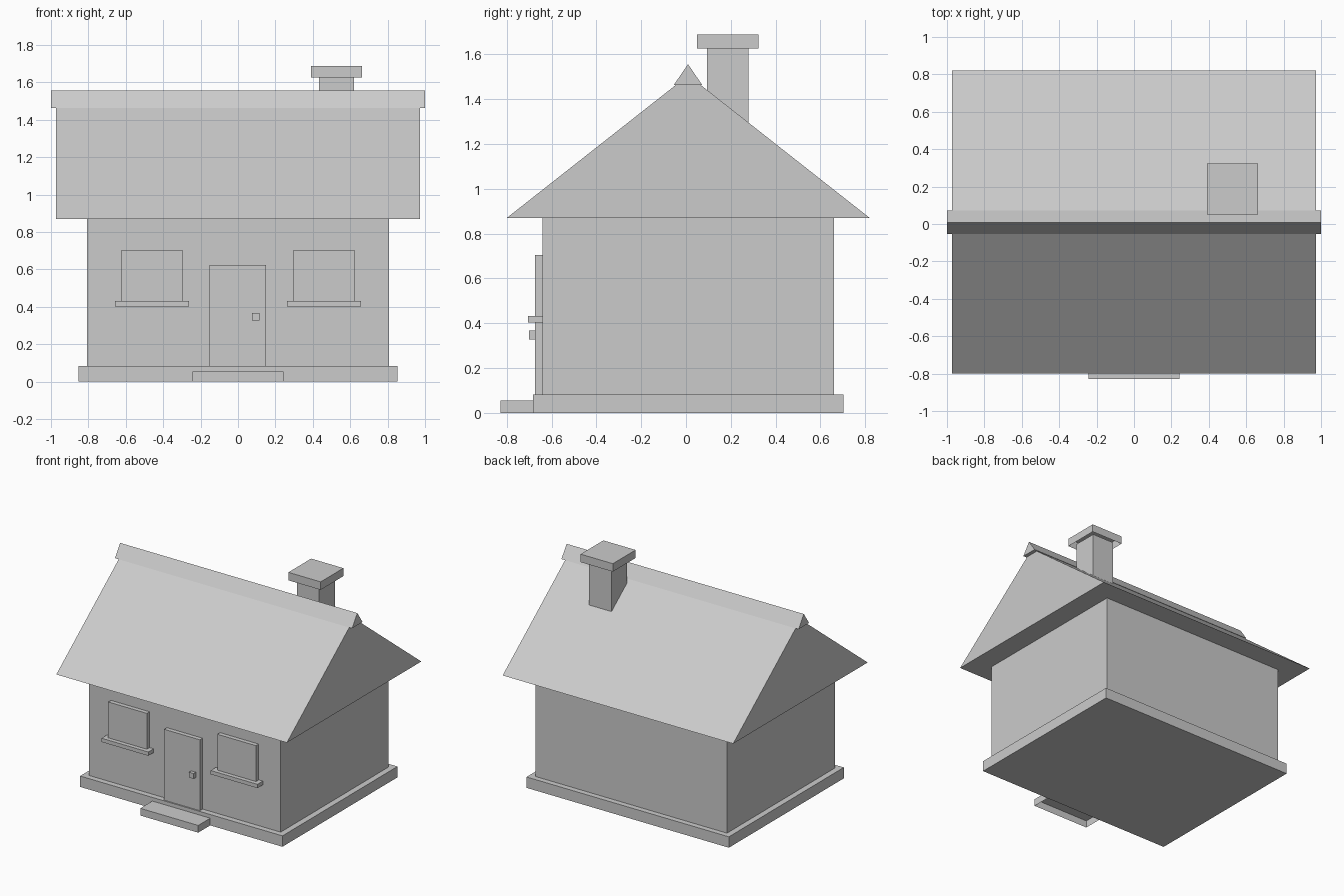
import bpy

if "Cube" in bpy.data.objects:
    bpy.data.objects.remove(bpy.data.objects["Cube"])


def make_mesh(name, verts, faces):
    mesh = bpy.data.meshes.new(name)
    mesh.from_pydata(verts, [], faces)
    mesh.update()
    obj = bpy.data.objects.new(name, mesh)
    bpy.context.collection.objects.link(obj)
    return obj


def box(name, x, y, z, open_bottom=False):
    """Box from (min, max) ranges on each axis."""
    verts = [(a, b, c) for c in z for a, b in
             ((x[0], y[0]), (x[1], y[0]), (x[1], y[1]), (x[0], y[1]))]
    faces = [(i, (i + 1) % 4, (i + 1) % 4 + 4, i + 4) for i in range(4)]
    faces.append((4, 5, 6, 7))
    if not open_bottom:
        faces.append((3, 2, 1, 0))
    return make_mesh(name, verts, faces)


def gable(name, half_length, y, z):
    """Triangular prism along x with its ridge above the middle of y."""
    profile = ((y[0], z[0]), (y[1], z[0]), ((y[0] + y[1]) / 2, z[1]))
    verts = [(x, b, c) for x in (-half_length, half_length) for b, c in profile]
    faces = [(2, 1, 0), (3, 4, 5), (0, 1, 4, 3), (1, 2, 5, 4), (2, 0, 3, 5)]
    return make_mesh(name, verts, faces)


# House body
box("foundation", (-0.853, 0.853), (-0.683, 0.702), (0, 0.083))
box("walls", (-0.808, 0.808), (-0.64, 0.66), (0.083, 0.87))

# Roof and its ridge cap
gable("roof", 0.972, (-0.80, 0.82), (0.87, 1.507))
gable("ridge_cap", 1.0, (-0.054, 0.072), (1.464, 1.556))

# Chimney, with a hollow cap
box("chimney", (0.432, 0.62), (0.093, 0.28), (1.2, 1.64))
box("chimney_cap", (0.39, 0.662), (0.05, 0.324), (1.627, 1.688), open_bottom=True)

# Door, knob and doorstep
box("door", (-0.152, 0.15), (-0.673, -0.63), (0.083, 0.623))
box("door_knob", (0.075, 0.115), (-0.70, -0.67), (0.327, 0.367))
box("doorstep", (-0.244, 0.244), (-0.828, -0.683), (0, 0.055), open_bottom=True)

# Windows with sills, mirrored left and right
for side, s in (("left", -1), ("right", 1)):
    wx = sorted((s * 0.297, s * 0.623))
    sx = sorted((s * 0.263, s * 0.657))
    box(f"window_{side}", wx, (-0.673, -0.63), (0.43, 0.705))
    box(f"window_sill_{side}", sx, (-0.705, -0.63), (0.403, 0.432))
